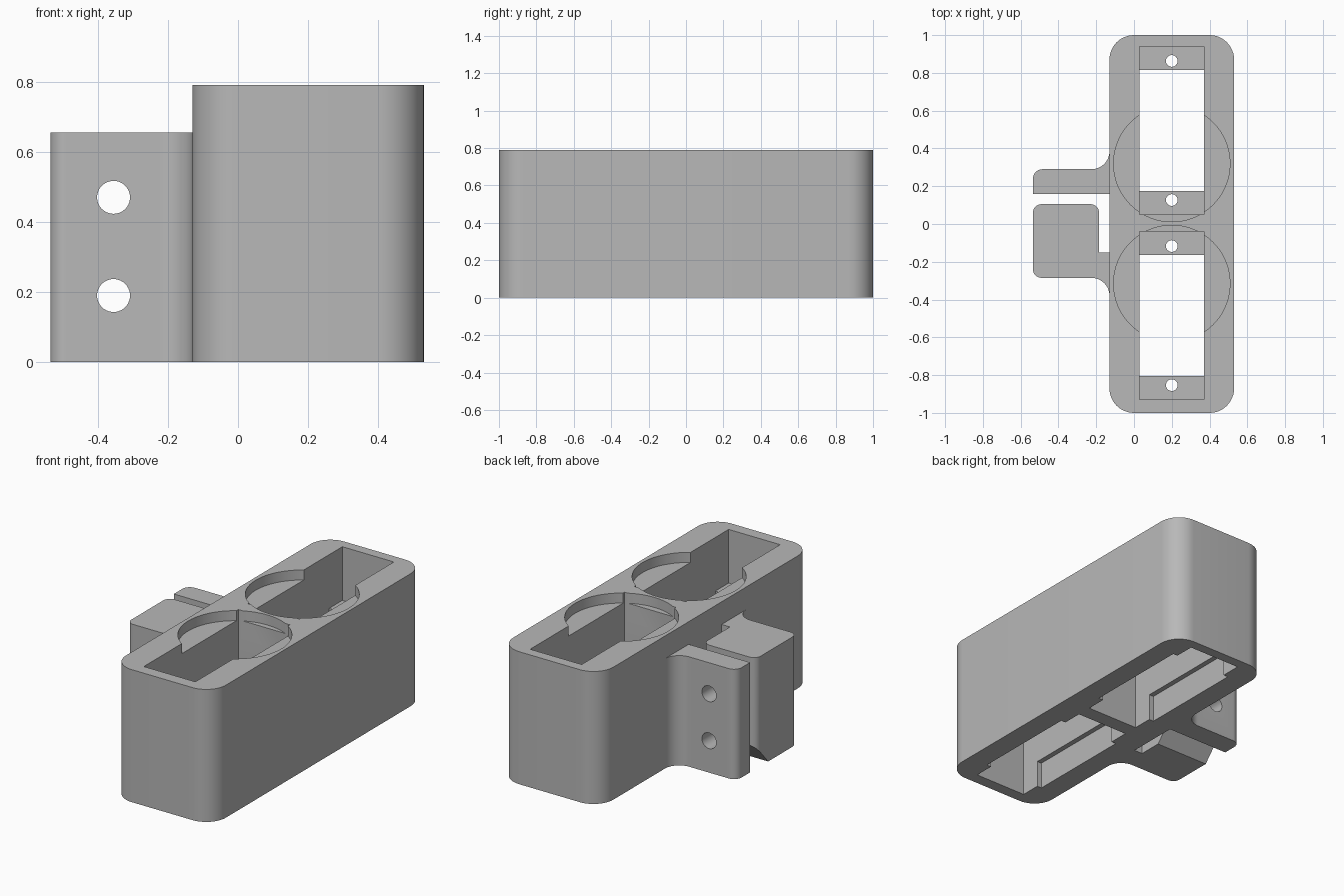
import bpy, bmesh, math
from mathutils import Vector, Matrix

if "Cube" in bpy.data.objects:
    bpy.data.objects.remove(bpy.data.objects["Cube"], do_unlink=True)

grey = bpy.data.materials.new("plain_grey")
grey.use_nodes = True
grey.diffuse_color = (0.48, 0.48, 0.48, 1)
grey.node_tree.nodes["Principled BSDF"].inputs["Base Color"].default_value = (0.48, 0.48, 0.48, 1)


def rounded(points, steps=12):
    """Outline from (x, y, radius) corners; any corner may be convex or concave."""
    out = []
    for i, (x, y, r) in enumerate(points):
        p = Vector((x, y))
        if r == 0:
            out.append(p)
            continue
        a = (Vector(points[i - 1][:2]) - p).normalized()
        b = (Vector(points[(i + 1) % len(points)][:2]) - p).normalized()
        centre = p + (a + b) * r
        for k in range(steps + 1):
            t = k / steps * math.pi / 2
            out.append(centre - b * r * math.cos(t) - a * r * math.sin(t))
    return out


def prism(name, outline, z0, z1):
    bm = bmesh.new()
    face = bm.faces.new([bm.verts.new((p[0], p[1], z0)) for p in outline])
    top = bmesh.ops.extrude_face_region(bm, geom=[face])["geom"]
    bmesh.ops.translate(bm, vec=(0, 0, z1 - z0),
                        verts=[v for v in top if isinstance(v, bmesh.types.BMVert)])
    bmesh.ops.recalc_face_normals(bm, faces=bm.faces)
    mesh = bpy.data.meshes.new(name)
    bm.to_mesh(mesh)
    bm.free()
    mesh.materials.append(grey)
    obj = bpy.data.objects.new(name, mesh)
    bpy.context.collection.objects.link(obj)
    return obj


def box(x0, x1, y0, y1, z0, z1):
    return prism("cutter", [(x0, y0), (x1, y0), (x1, y1), (x0, y1)], z0, z1)


def disc(x, y, r, z0, z1, n=64):
    ring = [(x + r * math.cos(k * math.tau / n), y + r * math.sin(k * math.tau / n))
            for k in range(n)]
    return prism("cutter", ring, z0, z1)


def cut(obj, cutter):
    mod = obj.modifiers.new("cut", "BOOLEAN")
    mod.operation, mod.solver, mod.object = "DIFFERENCE", "EXACT", cutter
    bpy.context.view_layer.update()
    mesh = bpy.data.meshes.new_from_object(
        obj.evaluated_get(bpy.context.evaluated_depsgraph_get()))
    obj.modifiers.clear()
    obj.data = mesh
    bpy.data.objects.remove(cutter, do_unlink=True)


# Main housing
L, R, H = -0.13, 0.53, 0.79
housing = prism("housing", rounded([(L, -1, .13), (R, -1, .13), (R, 1, .13), (L, 1, .13)]), 0, H)

# Two wells, each with end ledges, screw holes and a round seat on top
CX, HALF = 0.2, 0.17
LEDGE_LOW, LEDGE_TOP = 0.34, 0.47
for yc, seat_y in ((0.495, 0.32), (-0.485, -0.315)):
    x0, x1 = CX - HALF, CX + HALF
    cut(housing, box(x0, x1, yc - .445, yc + .445, LEDGE_TOP, 1))
    cut(housing, box(x0, x1, yc - .445, yc + .445, -.1, LEDGE_LOW))
    cut(housing, box(x0, x1, yc - .32, yc + .32, LEDGE_LOW - .1, LEDGE_TOP + .1))
    cut(housing, box(x0 - .03, x1 + .03, yc - .325, yc + .325, -.1, .16))
    for side in (-1, 1):
        cut(housing, disc(CX, yc + side * .368, .031, LEDGE_LOW - .05, LEDGE_TOP + .05, 32))
    cut(housing, disc(CX, seat_y, .308, H - .06, 1, 96))

# Side clamp: thin plate at the back, thick block in front, both filleted to the housing
A, CH = -0.535, 0.655


def fillet(y, direction, r=0.095, steps=12):
    """Concave quarter arc from the housing wall onto a clamp face."""
    return [(L - r + r * math.cos(t), y + direction * (r - r * math.sin(t)))
            for t in [k / steps * math.pi / 2 for k in range(steps + 1)]]


plate_corners = rounded([(A, .29, .05), (A, .16, 0), (L, .16, 0), (L, .29, 0)])[:-1]
plate = prism("clamp_plate", fillet(.29, 1) + plate_corners, 0, CH)

block_corners = rounded([(A, -.285, .045), (A, .105, .045), (-.185, .105, .045),
                         (-.185, -.15, 0), (L, -.15, 0), (L, -.285, 0)])[:-1]
block = prism("clamp_block", fillet(-.285, -1) + block_corners, 0, CH)

# Sloped underside of the block
wedge = prism("cutter", [(-.01, 0), (-.11, -.113), (.3, -.113), (.3, .35)], A - .1, L - .02)
wedge.data.transform(Matrix(((0, 0, 1, 0), (1, 0, 0, 0), (0, 1, 0, 0), (0, 0, 0, 1))))
cut(block, wedge)

# Bolt holes through both clamp parts
for part in (plate, block):
    for z in (.19, .47):
        bolt = disc(0, 0, .047, -.6, .6, 40)
        bolt.data.transform(Matrix.Translation((-.355, 0, z)) @ Matrix.Rotation(math.pi / 2, 4, "X"))
        cut(part, bolt)

# Smooth curves, sharp edges
for obj in (housing, plate, block):
    bpy.ops.object.select_all(action="DESELECT")
    obj.select_set(True)
    bpy.context.view_layer.objects.active = obj
    bpy.ops.object.shade_smooth_by_angle(angle=math.radians(30))
